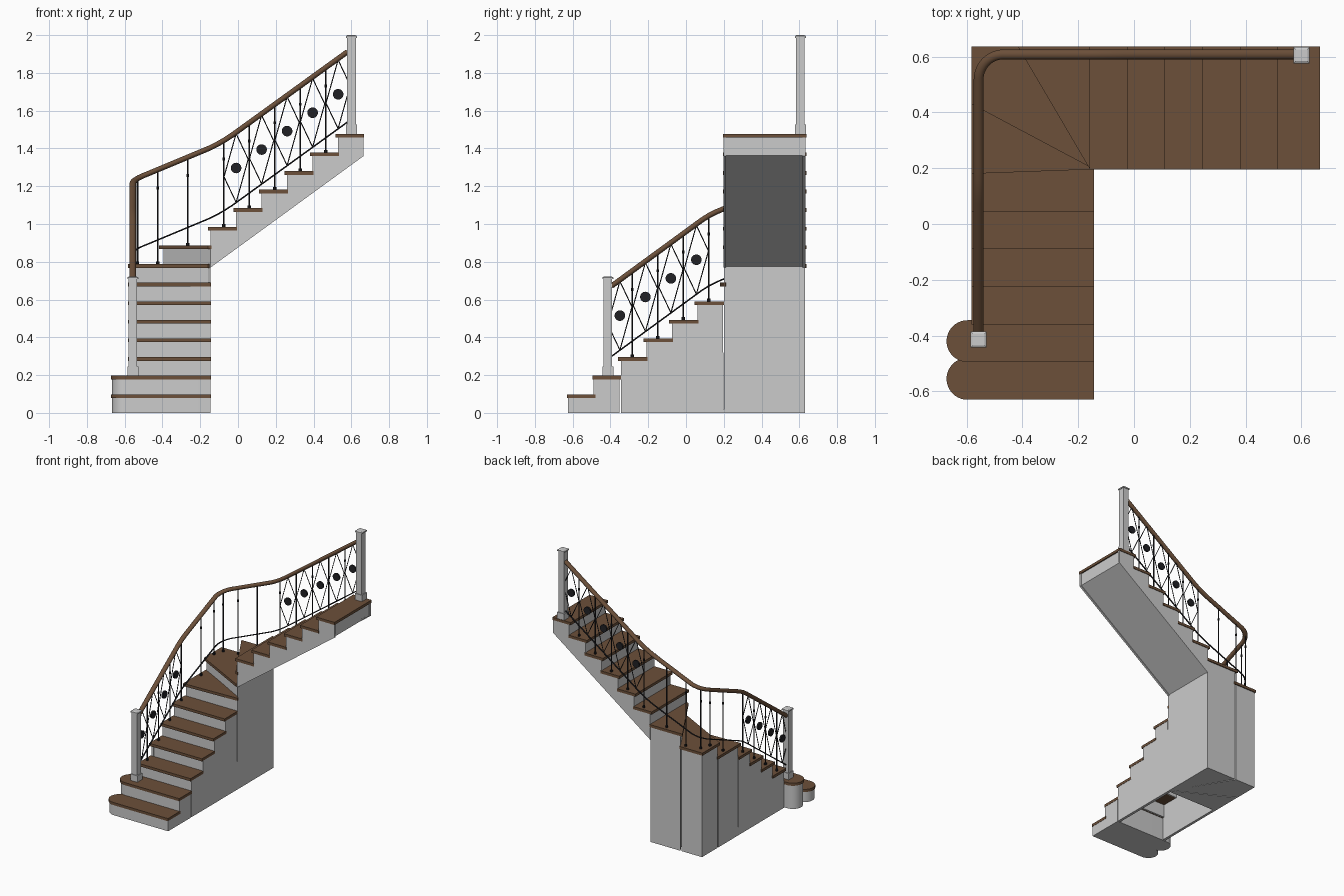
import bpy, bmesh
from math import pi, sin, cos
from mathutils import Vector, Matrix

if "Cube" in bpy.data.objects:
    bpy.data.objects.remove(bpy.data.objects["Cube"])

H, T, RUN = 0.0985, 0.02, 0.135      # rise, tread thickness, going
XL, XR = -0.583, -0.143              # lower flight sides
YL, YR = 0.195, 0.637                # upper flight sides


def material(name, col):
    m = bpy.data.materials.new(name)
    m.diffuse_color = (*col, 1)
    m.use_nodes = True
    m.node_tree.nodes["Principled BSDF"].inputs["Base Color"].default_value = m.diffuse_color
    return m


WOOD = material("brown_wood", (0.15, 0.08, 0.042))
IRON = material("dark_iron", (0.015, 0.015, 0.018))


def finish(name, bm, mat=None, smooth=False):
    bmesh.ops.recalc_face_normals(bm, faces=bm.faces)
    me = bpy.data.meshes.new(name)
    bm.to_mesh(me)
    bm.free()
    ob = bpy.data.objects.new(name, me)
    bpy.context.collection.objects.link(ob)
    if mat:
        me.materials.append(mat)
    if smooth:
        bpy.ops.object.select_all(action='DESELECT')
        ob.select_set(True)
        bpy.context.view_layer.objects.active = ob
        bpy.ops.object.shade_smooth_by_angle()
    return ob


def prism(name, pts, axis, lo, hi, mat=None, smooth=False):
    """Extrude a 2D outline along an axis."""
    put = {'x': lambda a, b, c: (c, a, b), 'y': lambda a, b, c: (a, c, b),
           'z': lambda a, b, c: (a, b, c)}[axis]
    bm = bmesh.new()
    A = [bm.verts.new(put(*p, lo)) for p in pts]
    B = [bm.verts.new(put(*p, hi)) for p in pts]
    bm.faces.new(A)
    bm.faces.new(B)
    for i in range(len(pts)):
        j = (i + 1) % len(pts)
        bm.faces.new((A[i], A[j], B[j], B[i]))
    return finish(name, bm, mat, smooth)


def box(name, x0, x1, y0, y1, z0, z1, mat=None):
    return prism(name, [(x0, y0), (x1, y0), (x1, y1), (x0, y1)], 'z', z0, z1, mat)


# Two rounded starting steps
def bullnose(inset, y0):
    r = 0.075 - inset
    arc = [(-0.597 + r * cos(a), y0 + 0.075 + r * sin(a))
           for a in [-pi / 2 - pi * k / 20 for k in range(21)]]
    return [(XR - inset / 3, arc[0][1])] + arc + [(XR - inset / 3, arc[-1][1])]


for i in (1, 2):
    y = -0.63 + RUN * (i - 1)
    prism(f"start_step_base_{i}", bullnose(0.006, y), 'z', 0, i * H - T, None, True)
    prism(f"start_tread_{i}", bullnose(0, y), 'z', i * H - T, i * H, WOOD, True)

# Lower flight: treads, risers, stepped side panels
prof = [(0.2, 0), (-0.345, 0)]
for i in range(3, 7):
    y = -0.63 + RUN * (i - 1)
    box(f"lower_tread_{i}", XL, XR, y, y + 0.155, i * H - T, i * H, WOOD)
    box(f"lower_riser_{i}", -0.56, -0.16, y + 0.016, y + 0.028, (i - 1) * H - T, i * H - T)
    prof += [(y + 0.015, i * H - T), (min(y + 0.015 + RUN, 0.2), i * H - T)]
for n, x in (("left", -0.575), ("right", -0.165)):
    prism(f"lower_side_panel_{n}", prof, 'x', x, x + 0.02)

# Winders: solid bases and wedge treads
bases = [[(-0.575, 0.2), (-0.145, 0.2), (-0.15, 0.215), (-0.575, 0.437)],
         [(-0.155, 0.222), (-0.575, 0.446), (-0.575, 0.63), (-0.405, 0.63)],
         [(-0.145, 0.2), (-0.395, 0.63), (-0.145, 0.63)]]
treads = [[(XL, 0.18), (XR, 0.196), (XR, 0.21), (XL, 0.455)],
          [(-0.16, 0.205), (XL, 0.43), (XL, YR), (-0.39, YR), (-0.145, 0.215)],
          [(-0.16, 0.2), (-0.417, YR), (-0.14, YR), (-0.14, YL)]]
for k in range(3):
    z = (7 + k) * H
    prism(f"winder_base_{k + 7}", bases[k], 'z', 0, z - T)
    prism(f"winder_tread_{k + 7}", treads[k], 'z', z - T, z, WOOD)

# Upper flight: treads, risers, stringers, soffit
prof = [(0.665, 1.36), (-0.145, 0.77)]
for i in range(10, 16):
    x = -0.16 + RUN * (i - 10)
    e = x + (0.155 if i < 15 else 0.19)
    e = min(e, 0.667)
    box(f"upper_tread_{i}", x, e, YL, YR, i * H - T, i * H, WOOD)
    box(f"upper_riser_{i}", x + 0.016, x + 0.028, 0.21, 0.62, (i - 1) * H - T, i * H - T)
    prof += [(x + 0.015, i * H - T), (min(x + 0.015 + RUN, 0.665), i * H - T)]
prof[-1] = (0.665, 15 * H - T)
for n, y in (("front", 0.198), ("back", 0.618)):
    prism(f"upper_stringer_{n}", prof, 'y', y, y + 0.015)
prism("upper_soffit", [(-0.145, 0.776), (0.66, 1.363), (0.66, 1.375), (-0.145, 0.788)],
      'y', 0.21, 0.62)
box("upper_end_board", 0.645, 0.658, 0.21, 0.62, 1.363, 15 * H - T)


# Newel posts
def newel(name, x, y, z0, z1):
    bm = bmesh.new()
    for w, a, b in ((0.058, z0, z0 + 0.048), (0.047, z0 + 0.048, z1 - 0.014),
                    (0.058, z1 - 0.014, z1 - 0.005)):
        bmesh.ops.create_cube(bm, size=1, matrix=Matrix.Translation((x, y, (a + b) / 2))
                              @ Matrix.Diagonal((w, w, b - a, 1)))
    bmesh.ops.create_cone(bm, cap_ends=True, segments=4, radius1=0.041, radius2=0.03, depth=0.005,
                          matrix=Matrix.Translation((x, y, z1 - 0.0025)) @ Matrix.Rotation(pi / 4, 4, 'Z'))
    finish(name, bm)


newel("lower_newel", -0.557, -0.414, 2 * H, 0.722)
newel("upper_newel", 0.6, 0.605, 15 * H, 2.0)

# Handrail path with curved corner
RX, RY = -0.557, 0.608
path = [(RX, y, z) for y, z in ((-0.395, 0.671), (0.08, 1.018), (0.12, 1.044),
                                (0.16, 1.064), (0.2, 1.081), (0.52, 1.214))]
for k in range(1, 12):
    a = pi - pi / 2 * k / 12
    path.append((RX + 0.09 + 0.09 * cos(a), RY - 0.09 + 0.09 * sin(a), 1.214 + 0.056 * k / 12))
path += [(x, RY, z) for x, z in ((RX + 0.09, 1.27), (-0.15, 1.402), (-0.11, 1.422),
                                 (-0.07, 1.445), (-0.03, 1.471), (0.58, 1.912))]
path = [Vector(p) for p in path]


def sweep(name, pts, ru, rv, n, mat):
    bm = bmesh.new()
    rings = []
    for i, p in enumerate(pts):
        t = (pts[min(i + 1, len(pts) - 1)] - pts[max(i - 1, 0)]).normalized()
        side = Vector((t.y, -t.x, 0)).normalized()
        up = side.cross(t)
        rings.append([bm.verts.new(p + side * ru * cos(2 * pi * k / n) + up * rv * sin(2 * pi * k / n))
                      for k in range(n)])
    for a, b in zip(rings, rings[1:]):
        for k in range(n):
            bm.faces.new((a[k], a[(k + 1) % n], b[(k + 1) % n], b[k]))
    bm.faces.new(rings[0])
    bm.faces.new(rings[-1])
    finish(name, bm, mat, True)


DROP = 0.372
sweep("handrail", path, 0.0175, 0.014, 16, WOOD)
sweep("bottom_rail", [p - Vector((0, 0, DROP)) for p in path], 0.006, 0.004, 8, IRON)


def rail_z(x, y):
    best = (9, 0)
    for a, b in zip(path, path[1:]):
        d = (b - a).xy
        f = max(0, min(1, (Vector((x, y)) - a.xy).dot(d) / d.length_squared))
        q = a.lerp(b, f)
        best = min(best, ((q.xy - Vector((x, y))).length, q.z))
    return best[1]


def rod(bm, a, b, r, n=8):
    a, b = Vector(a), Vector(b)
    rot = (b - a).to_track_quat('Z', 'Y').to_matrix().to_4x4()
    bmesh.ops.create_cone(bm, cap_ends=True, segments=n, radius1=r, radius2=r, depth=(b - a).length,
                          matrix=Matrix.Translation((a + b) / 2) @ rot)


# Balusters with foot collars and knuckles
spots = [(RX, -0.285 + RUN * k, 3 + k) for k in range(4)]
spots += [(RX, 0.355, 7), (RX, 0.51, 8), (-0.532, 0.583, 8), (-0.425, RY, 8), (-0.265, RY, 9)]
spots += [(-0.075 + RUN * k, RY, 10 + k) for k in range(5)]
for n, (x, y, s) in enumerate(spots):
    bm = bmesh.new()
    z0, z1 = s * H, rail_z(x, y)
    rod(bm, (x, y, z0), (x, y, z1), 0.0042)
    rod(bm, (x, y, z0), (x, y, z0 + 0.014), 0.009)
    rod(bm, (x, y, z1 - 0.105), (x, y, z1 - 0.09), 0.0065)
    finish(f"baluster_{n + 1}", bm, IRON, True)

# Sheared diamond panels with a disc in the centre
panels = [(Vector((RX, -0.35 + RUN * k, 0)), Vector((0, 1, 0))) for k in range(4)]
panels += [(Vector((-0.01 + RUN * k, RY, 0)), Vector((1, 0, 0))) for k in range(5)]
for n, (c, d) in enumerate(panels):
    bm = bmesh.new()
    z = rail_z(c.x, c.y)
    up = Vector((0, 0, 1))
    m = c + up * (z - DROP / 2 - 0.003)
    s = (d + up * 0.73) * 0.064
    ring = [m + up * 0.182, m + s, m - up * 0.182, m - s]
    for k in range(4):
        rod(bm, ring[k], ring[(k + 1) % 4], 0.0028, 6)
    w = Vector((d.y, d.x, 0)) * 0.006
    rod(bm, m - w, m + w, 0.028, 24)
    finish(f"diamond_panel_{n + 1}", bm, IRON, True)
